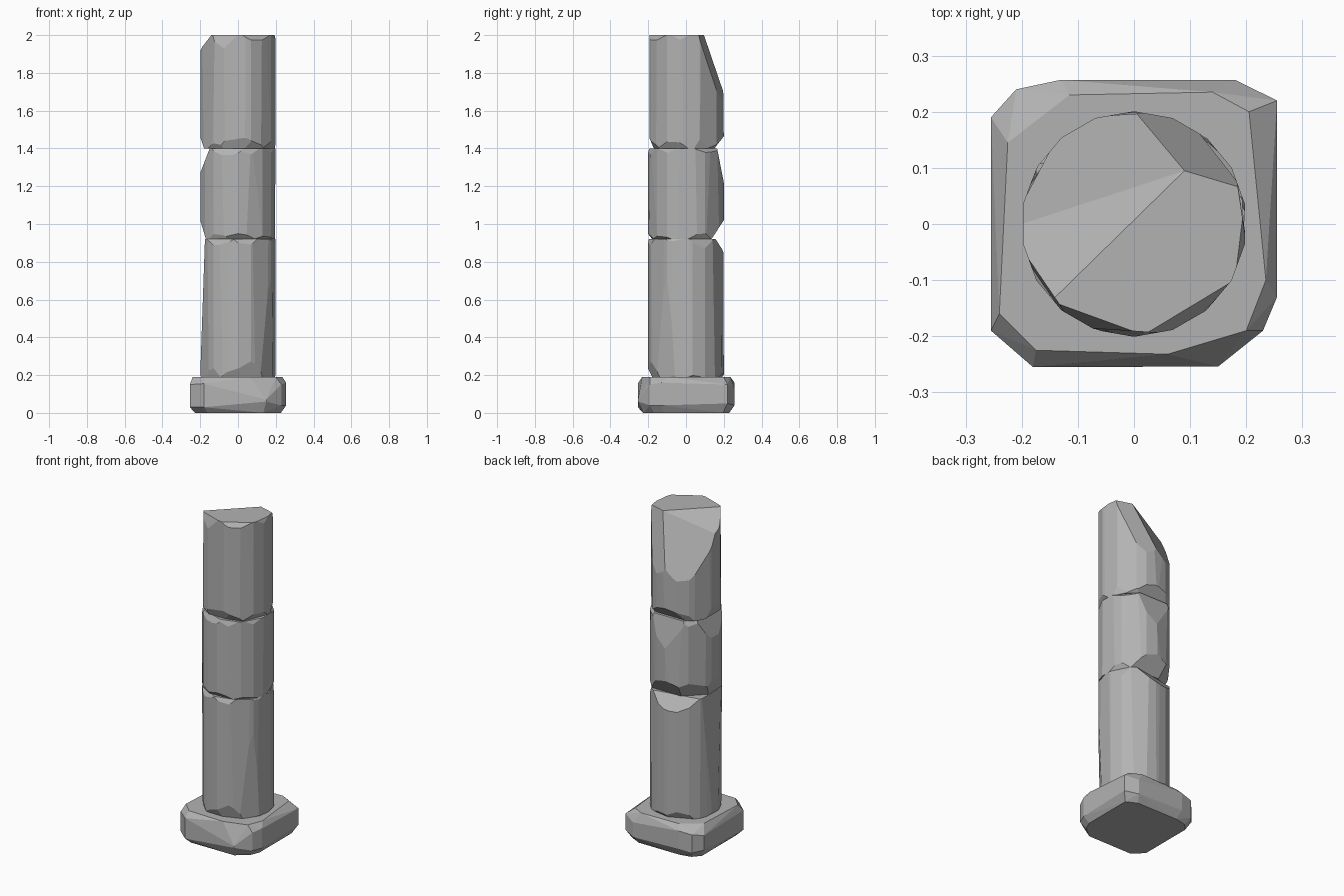
import bpy, bmesh, random
from math import cos, sin, radians
from mathutils import Vector

random.seed(4)
cube = bpy.data.objects.get("Cube")
if cube:
    bpy.data.objects.remove(cube)

stone = bpy.data.materials.new("grey stone")
stone.use_nodes = True
GREY = (0.45, 0.45, 0.45, 1)
stone.diffuse_color = GREY
stone.node_tree.nodes["Principled BSDF"].inputs["Base Color"].default_value = GREY


def finish(name, bm):
    bmesh.ops.recalc_face_normals(bm, faces=bm.faces)
    mesh = bpy.data.meshes.new(name)
    bm.to_mesh(mesh)
    bm.free()
    mesh.materials.append(stone)
    bpy.context.collection.objects.link(bpy.data.objects.new(name, mesh))


def cut(bm, point, normal):
    """Slice off everything beyond a plane and close the hole."""
    geom = bm.verts[:] + bm.edges[:] + bm.faces[:]
    out = bmesh.ops.bisect_plane(bm, geom=geom, dist=1e-5, plane_co=point,
                                 plane_no=normal, clear_outer=True)
    edges = [e for e in out["geom_cut"]
             if isinstance(e, bmesh.types.BMEdge) and e.is_boundary]
    if edges:
        bmesh.ops.holes_fill(bm, edges=edges, sides=0)


def chip(bm, angle, r0, z0, r1, z1):
    """Flat cut facing one direction, passing radius r0 at z0 and r1 at z1."""
    c, s = cos(radians(angle)), sin(radians(angle))
    cut(bm, Vector((c * r0, s * r0, z0)),
        Vector((c * (z1 - z0), s * (z1 - z0), r0 - r1)).normalized())


def drum(name, z0, z1, chips, breaks=()):
    bm = bmesh.new()
    bmesh.ops.create_cone(bm, cap_ends=True, segments=18, radius1=0.201,
                          radius2=0.201, depth=z1 - z0)
    bmesh.ops.translate(bm, verts=bm.verts, vec=(0, 0, (z0 + z1) / 2))
    for c in chips:
        chip(bm, *c)
    # broken slopes through three points
    for a, b, c in breaks:
        a, b, c = Vector(a), Vector(b), Vector(c)
        n = (b - a).cross(c - a).normalized()
        cut(bm, a, n if n.z > 0 else -n)
    # worn sides and edges
    for i in range(7):
        a = i * 51 + random.uniform(-15, 15)
        chip(bm, a, random.uniform(.19, .2), z0, random.uniform(.19, .2), z1)
        w, h = random.uniform(.012, .028), random.uniform(.015, .06)
        chip(bm, a + 20, .2 - w, z0, .2, z0 + h)
        w, h = random.uniform(.008, .022), random.uniform(.015, .05)
        chip(bm, a + 35, .2, z1 - h, .2 - w, z1)
    finish(name, bm)


# square plinth with knocked-off corners: x, y, lower z, upper z
rim = [(-.255, .19, .05, .14), (-.21, .24, .04, .15), (-.13, .257, .05, .16),
       (.18, .257, .04, .13), (.255, .22, .05, .15), (.255, -.13, .04, .16),
       (.23, -.19, .04, .15), (.15, -.254, .06, .07), (-.18, -.255, .03, .155),
       (-.255, -.19, .03, .15)]
top = [(-.225, .145), (-.115, .23), (.14, .235), (.205, .2), (.235, -.1),
       (.2, -.19), (.06, -.232), (-.175, -.225), (-.24, -.16)]
bm = bmesh.new()
for x, y, lo, hi in rim:
    bm.verts.new((x, y, lo))
    bm.verts.new((x, y, hi))
    bm.verts.new((x * .89, y * .89, 0))
for x, y in top:
    bm.verts.new((x, y, .19))
bmesh.ops.convex_hull(bm, input=bm.verts)
finish("plinth", bm)

# three stacked column drums
drum("lower_drum", .18, .92,
     [(180, .2, .2, .175, .92), (100, .2, .84, .135, .92),
      (290, .172, .18, .2, .27), (325, .185, .18, .2, .7)])
drum("middle_drum", .92, 1.4,
     [(180, .17, .92, .2, 1.02), (180, .2, 1.27, .15, 1.4),
      (90, .135, .92, .2, 1.02), (90, .2, 1.22, .165, 1.4),
      (135, .14, .92, .2, 1.02)])
peak, side = (.09, .095, 2), (-.2, 0, 1.9)
drum("broken_top_drum", 1.4, 2,
     [(180, .18, 1.4, .2, 1.46), (90, .15, 1.4, .197, 1.46),
      (250, .2, 1.93, .18, 2), (270, .17, 1.4, .2, 1.47)],
     [((-.14, -.13, 2), peak, side),
      (peak, side, (-.04, .2, 1.65)),
      (peak, (.19, .065, 2), (.03, .2, 1.66))])
